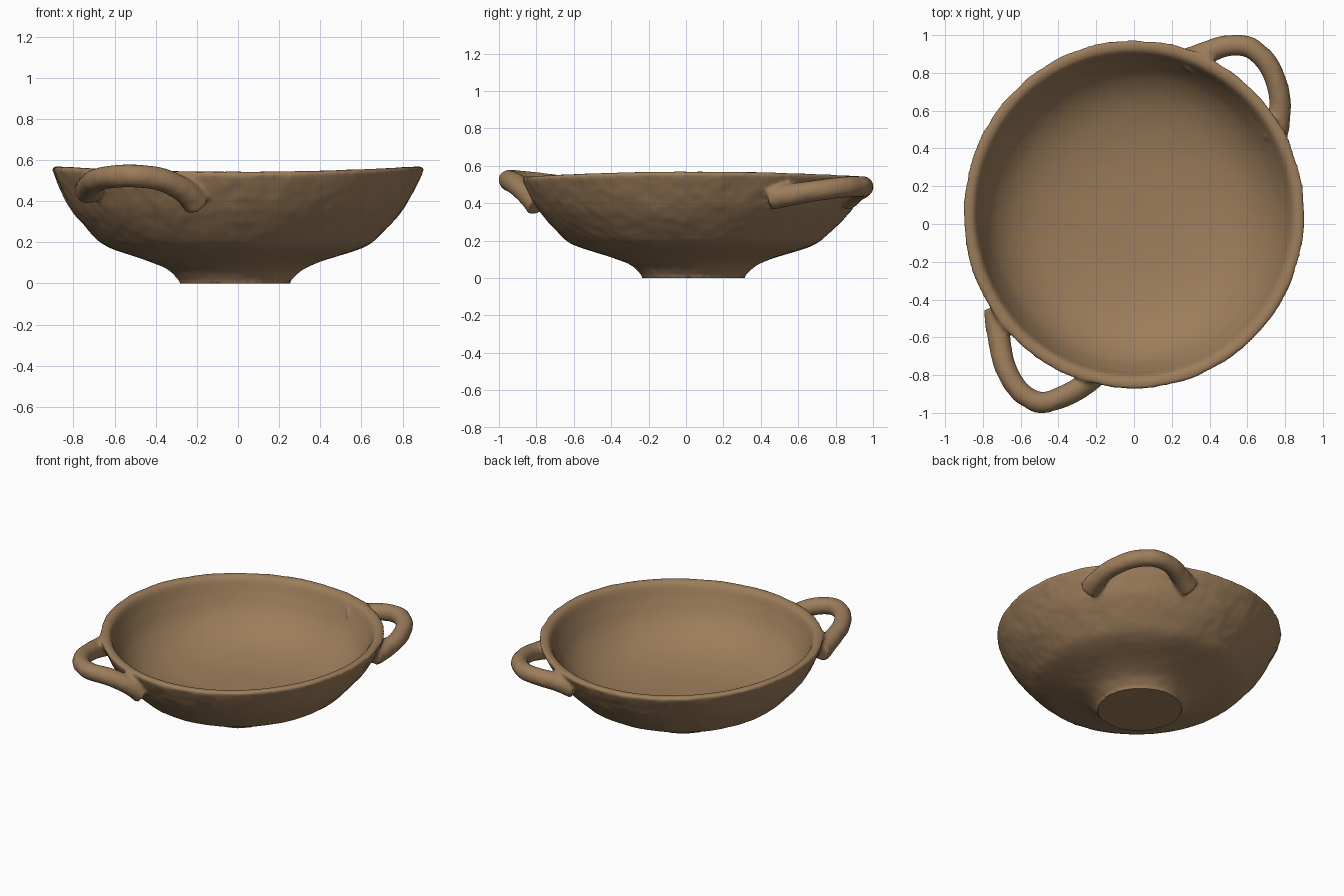
import bpy, bmesh, math
from mathutils import Vector, noise

if "Cube" in bpy.data.objects:
    bpy.data.objects.remove(bpy.data.objects["Cube"])

clay = bpy.data.materials.new("brown clay")
clay.diffuse_color = (0.335, 0.205, 0.105, 1)
clay.use_nodes = True
clay.node_tree.nodes["Principled BSDF"].inputs["Base Color"].default_value = clay.diffuse_color


def spline(pts, steps):
    """Catmull-Rom points through a short list of control points."""
    p = [Vector(q) for q in pts]
    p = [2 * p[0] - p[1]] + p + [2 * p[-1] - p[-2]]
    out = []
    for i in range(1, len(p) - 2):
        a, b, c, d = p[i - 1:i + 3]
        for k in range(steps):
            t = k / steps
            out.append(0.5 * (2 * b + (c - a) * t + (2 * a - 5 * b + 4 * c - d) * t * t
                              + (3 * b - a - 3 * c + d) * t ** 3))
    out.append(p[-2])
    return out


def make_object(name, bm):
    bmesh.ops.recalc_face_normals(bm, faces=bm.faces)
    me = bpy.data.meshes.new(name)
    bm.to_mesh(me)
    bm.free()
    me.materials.append(clay)
    ob = bpy.data.objects.new(name, me)
    bpy.context.collection.objects.link(ob)
    return ob


def skin(bm, rings):
    """Bridge consecutive vertex rings and cap both ends."""
    n = len(rings[0])
    for a, b in zip(rings, rings[1:]):
        for j in range(n):
            k = (j + 1) % n
            bm.faces.new((a[j], a[k], b[k], b[j]))
    bm.faces.new(rings[0])
    bm.faces.new(rings[-1])


def bowl():
    # outer wall, rounded lip, inner wall (radius, height)
    outer = [(0.275, 0.02), (0.33, 0.07), (0.44, 0.115), (0.62, 0.175),
             (0.71, 0.245), (0.81, 0.365), (0.865, 0.465), (0.9, 0.545)]
    lip = [(0.903, 0.56), (0.888, 0.569), (0.86, 0.567)]
    inner = [(0.835, 0.545), (0.80, 0.455), (0.74, 0.345), (0.64, 0.25),
             (0.5, 0.185), (0.3, 0.145), (0.02, 0.13)]
    prof = [Vector((0.265, 0.0))] + spline(outer + lip + inner, 4)
    bm = bmesh.new()
    n = 128
    rings = []
    for r, z in prof:
        ring = []
        for j in range(n):
            a = 2 * math.pi * j / n
            h = min(1, max(0, z / 0.56))
            x = r * math.cos(a) - 0.015 * (1 - h)
            y = r * 1.022 * math.sin(a) + 0.04 + 0.01 * h
            # the rim sags a little at front and back
            ring.append(bm.verts.new((x, y, z - 0.026 * h ** 2 * math.sin(a) ** 2)))
        rings.append(ring)
    skin(bm, rings)
    return make_object("bowl", bm)


def handle(name, pts):
    path = spline(pts, 6)
    bm = bmesh.new()
    rings = []
    n, last = 20, len(path) - 1
    for i, p in enumerate(path):
        tan = (path[min(i + 1, last)] - path[max(i - 1, 0)]).normalized()
        side = tan.cross(Vector((0, 0, 1))).normalized()
        up = side.cross(tan)
        flare = 0.012 * abs(2 * i / last - 1) ** 3
        rings.append([bm.verts.new(p + side * math.cos(a) * (0.056 + flare)
                                   + up * math.sin(a) * (0.056 + flare))
                      for a in (2 * math.pi * j / n for j in range(n))])
    skin(bm, rings)
    return make_object(name, bm)


body = bowl()
parts = [
    body,
    handle("front_left_handle", [(-0.73, -0.45, 0.45), (-0.715, -0.6, 0.48), (-0.68, -0.76, 0.505),
                                 (-0.6, -0.89, 0.52), (-0.49, -0.945, 0.522), (-0.37, -0.91, 0.505),
                                 (-0.26, -0.85, 0.45), (-0.2, -0.79, 0.39)]),
    handle("back_right_handle", [(0.27, 0.86, 0.43), (0.38, 0.905, 0.465), (0.5, 0.945, 0.485),
                                 (0.62, 0.93, 0.49), (0.72, 0.83, 0.485), (0.77, 0.68, 0.465),
                                 (0.765, 0.55, 0.445), (0.74, 0.45, 0.43)]),
]

# Fuse the handles into the bowl like hand-worked clay
bpy.ops.object.select_all(action='DESELECT')
for ob in parts:
    ob.select_set(True)
bpy.context.view_layer.objects.active = body
bpy.ops.object.join()
body.name = "handled_bowl"
rm = body.modifiers.new("fuse", 'REMESH')
rm.mode = 'VOXEL'
rm.voxel_size = 0.012
sm = body.modifiers.new("soften", 'SMOOTH')
sm.factor = 0.5
sm.iterations = 6
for m in ("fuse", "soften"):
    bpy.ops.object.modifier_apply(modifier=m)

# Uneven hand-made outer surface, flat foot
me = body.data
normals = [v.normal.copy() for v in me.vertices]
for v, nrm in zip(me.vertices, normals):
    out = Vector((v.co.x, v.co.y - 0.05, 0))
    if out.length > 0.01:
        w = max(0.15, nrm.dot(out.normalized()))
        v.co += nrm * w * (0.006 * noise.noise(v.co * 7) + 0.003 * noise.noise(v.co * 18))
    if v.co.z < 0.012:
        v.co.z = 0
if not me.materials:
    me.materials.append(clay)
for p in me.polygons:
    p.material_index = 0
bpy.ops.object.shade_smooth_by_angle(angle=math.radians(50))
